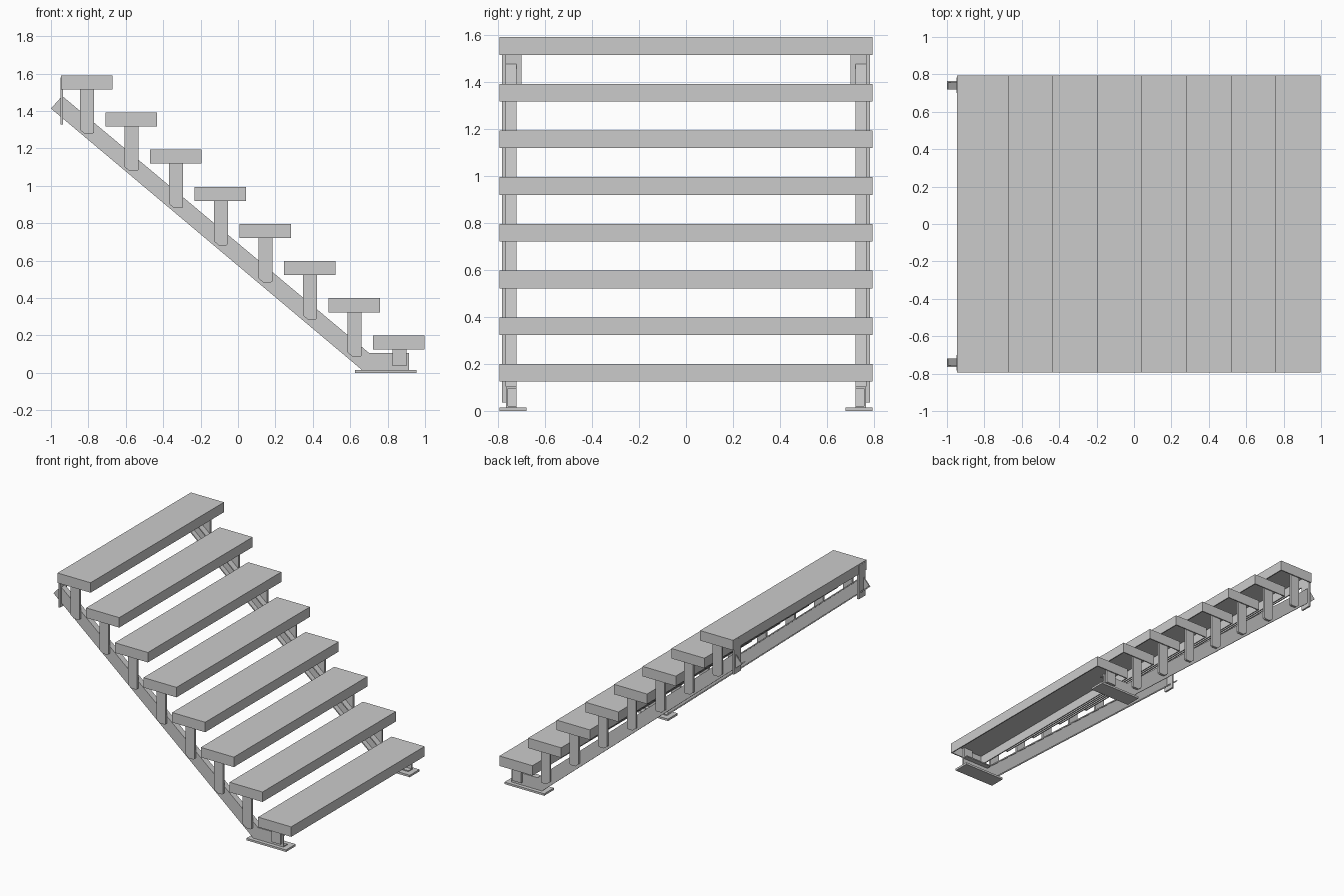
import bpy, bmesh
from mathutils import Vector

if "Cube" in bpy.data.objects:
    bpy.data.objects.remove(bpy.data.objects["Cube"])

STEPS = 8
RUN, RISE = 0.2386, 0.1986
T = 0.008  # sheet thickness


def finish(name, bm):
    bmesh.ops.recalc_face_normals(bm, faces=bm.faces)
    me = bpy.data.meshes.new(name)
    bm.to_mesh(me)
    bm.free()
    ob = bpy.data.objects.new(name, me)
    bpy.context.collection.objects.link(ob)
    return ob


def loft(name, rings):
    """Join equal-length closed rings of points and cap both ends."""
    bm = bmesh.new()
    vs = [[bm.verts.new(p) for p in r] for r in rings]
    n = len(rings[0])
    for a, b in zip(vs, vs[1:]):
        for i in range(n):
            j = (i + 1) % n
            bm.faces.new((a[i], a[j], b[j], b[i]))
    bm.faces.new(vs[0])
    bm.faces.new(vs[-1])
    return finish(name, bm)


def plate(name, outline, y0, y1):
    return loft(name, [[(x, y, z) for x, z in outline] for y in (y0, y1)])


def box(name, x0, x1, y0, y1, z0, z1):
    return plate(name, [(x0, z0), (x1, z0), (x1, z1), (x0, z1)], y0, y1)


def tread(name, x0, x1, w, z0, z1):
    """Folded sheet tread: a shallow box open underneath."""
    bm = bmesh.new()

    def ring(d, z):
        return [bm.verts.new(p) for p in ((x0 + d, -w + d, z), (x1 - d, -w + d, z),
                                          (x1 - d, w - d, z), (x0 + d, w - d, z))]
    rings = [ring(0, z1), ring(0, z0), ring(T, z0), ring(T, z1 - T)]
    for a, b in zip(rings, rings[1:]):
        for i in range(4):
            j = (i + 1) % 4
            bm.faces.new((a[i], a[j], b[j], b[i]))
    bm.faces.new(rings[0])
    bm.faces.new(rings[-1])
    return finish(name, bm)


# Treads
for k in range(STEPS):
    x1, z1 = 0.998 - k * RUN, 0.2 + k * RISE
    tread(f"tread_{k + 1}", x1 - 0.275, x1, 0.793, z1 - 0.075, z1)

# Stringer stations: lower and upper edge of the channel in x, z
low = [(-1.0, 1.413), (0.664, 0.014), (0.915, 0.014)]
top = [(-0.94, 1.48), (0.702, 0.105), (0.915, 0.105)]
f = 0.09  # flange thickness as a share of the channel depth

for s, side in ((-1, "left"), (1, "right")):
    # Channel stringer, open towards the middle of the stair
    yo, yi, yw = 0.765 * s, 0.72 * s, 0.757 * s
    section = [(yo, 0), (yo, 1), (yi, 1), (yi, 1 - f), (yw, 1 - f), (yw, f), (yi, f), (yi, 0)]
    rings = []
    for a, b in zip(low, top):
        a, b = Vector(a), Vector(b)
        ring = []
        for y, t in section:
            p = a.lerp(b, t)
            ring.append((p.x, y, p.y))
        rings.append(ring)
    loft(f"stringer_{side}", rings)

    # Flat posts on the outer face carrying each tread
    for k in range(STEPS):
        xa, z1 = 0.825 - k * RUN, 0.2 + k * RISE - T
        xb = xa + 0.075
        if k == 0:
            outline = [(xa, 0.037), (xb, 0.037), (xb, z1), (xa, z1)]
        else:
            zb = z1 - 0.305
            outline = [(xa, zb + 0.022), (xa + 0.027, zb), (xb - 0.008, zb),
                       (xb, zb + 0.007), (xb, z1), (xa, z1)]
        plate(f"post_{side}_{k + 1}", outline, 0.765 * s, 0.782 * s)

    # Floor plate and upper fixing plate
    box(f"foot_plate_{side}", 0.625, 0.955, 0.678 * s, 0.793 * s, 0, 0.015)
    box(f"wall_plate_{side}", -0.948, -0.935, 0.70 * s, 0.782 * s, 1.328, 1.58)
